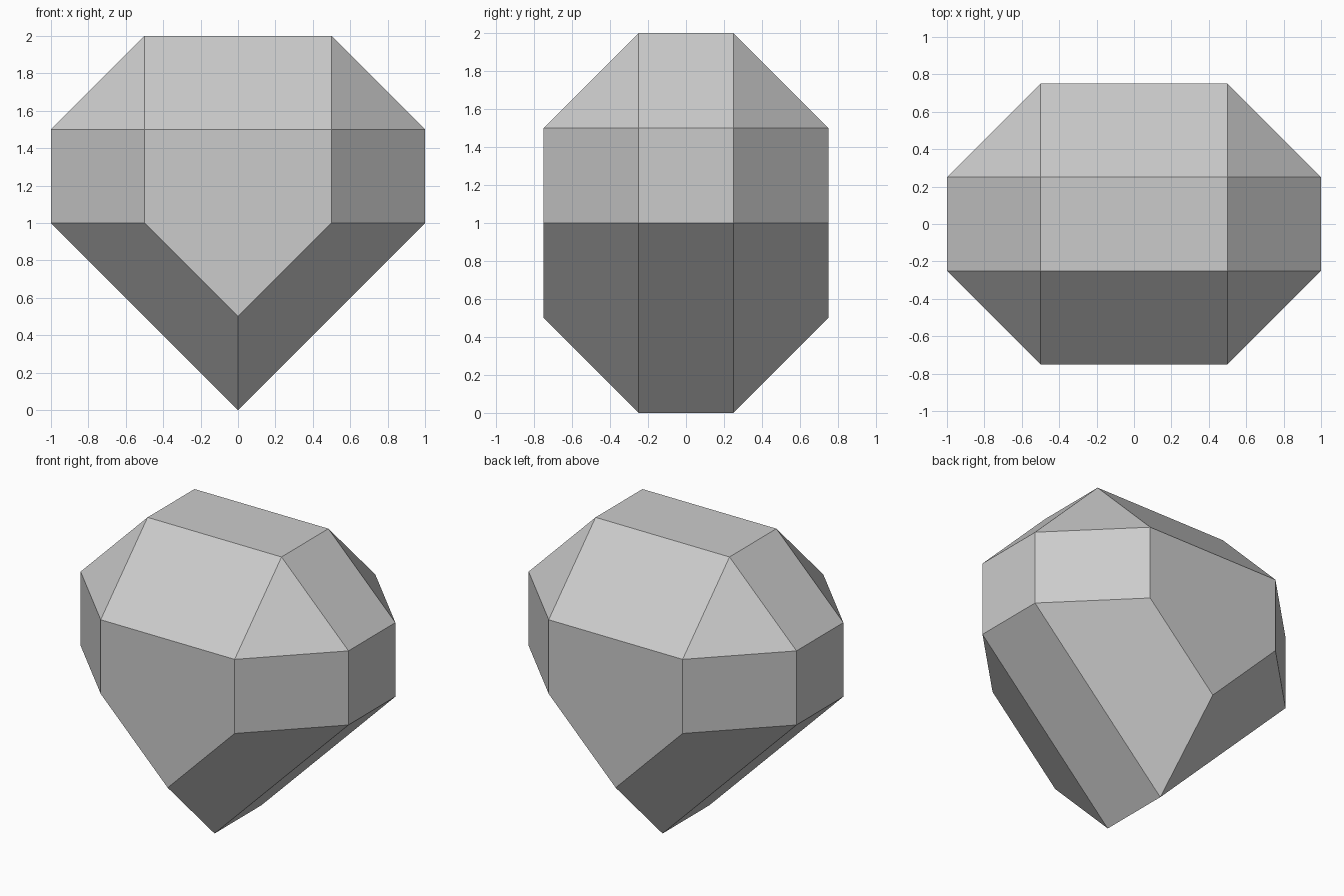
import bpy
import bmesh
from math import radians
from itertools import product

cube = bpy.data.objects.get("Cube")
if cube:
    bpy.data.objects.remove(cube, do_unlink=True)

# Material
grey = bpy.data.materials.new("plain grey")
grey.use_nodes = True
colour = (0.6, 0.6, 0.6, 1)
grey.diffuse_color = colour
grey.node_tree.nodes["Principled BSDF"].inputs["Base Color"].default_value = colour

# One quarter of the stone's corners: table, girdle, then the keel edge
corners = [
    (0.5, 0.25, 2),
    (1, 0.25, 1.5), (0.5, 0.75, 1.5),
    (1, 0.25, 1), (0.5, 0.75, 1),
    (0, 0.75, 0.5),
    (0, 0.25, 0),
]

# Mirror the corners in x and y and wrap them in flat facets
bm = bmesh.new()
for (x, y, z), sx, sy in product(corners, (-1, 1), (-1, 1)):
    bm.verts.new((sx * x, sy * y, z))
bmesh.ops.remove_doubles(bm, verts=bm.verts[:], dist=0.001)
bmesh.ops.convex_hull(bm, input=bm.verts[:])
bmesh.ops.dissolve_limit(bm, angle_limit=radians(1),
                         verts=bm.verts[:], edges=bm.edges[:])
bmesh.ops.recalc_face_normals(bm, faces=bm.faces[:])

mesh = bpy.data.meshes.new("faceted_stone")
bm.to_mesh(mesh)
bm.free()
mesh.materials.append(grey)
stone = bpy.data.objects.new("faceted_stone", mesh)
bpy.context.collection.objects.link(stone)
